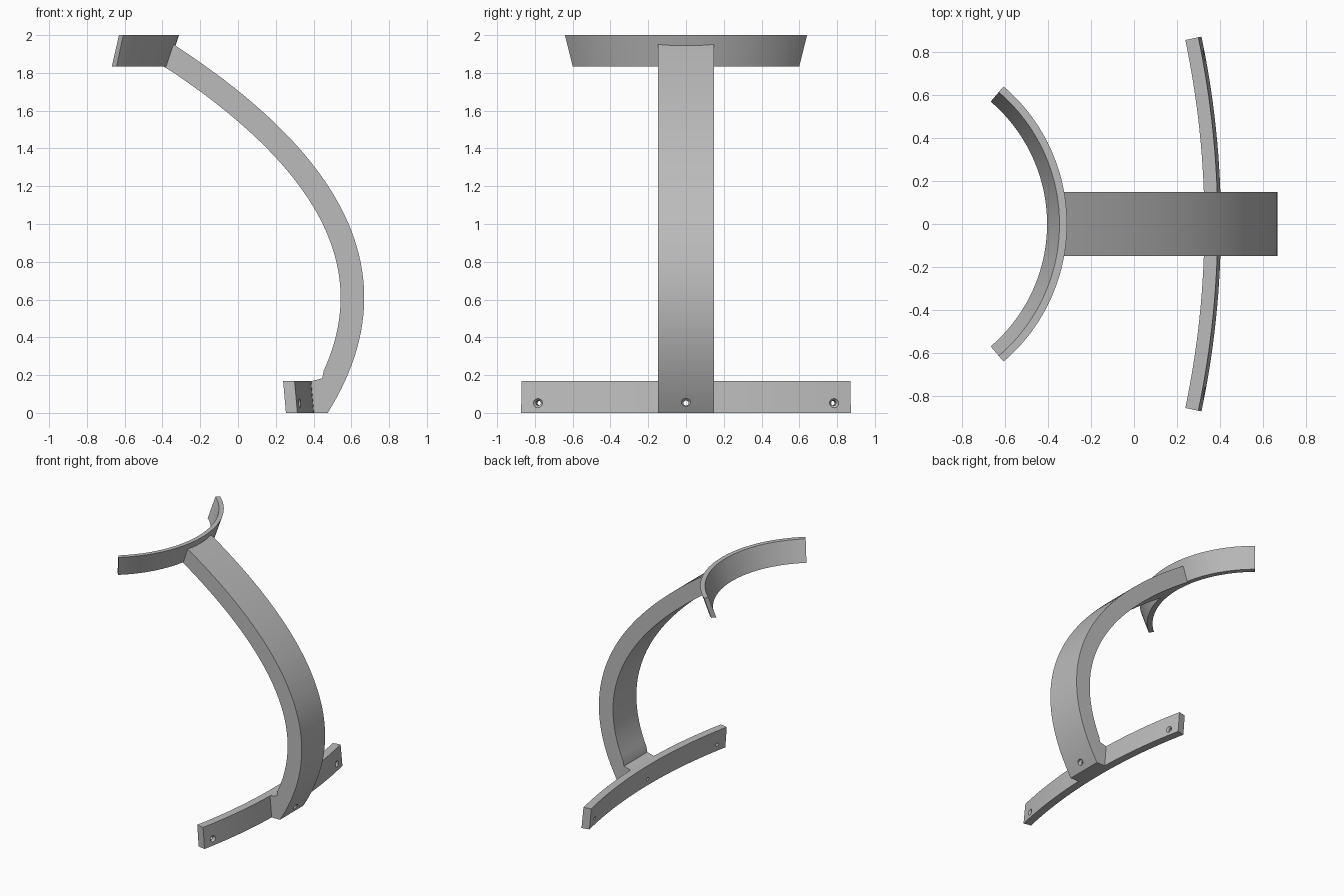
import bpy, bmesh, math
from mathutils import Vector, Matrix

cube = bpy.data.objects.get("Cube")
if cube:
    bpy.data.objects.remove(cube, do_unlink=True)

grey = bpy.data.materials.new("plain grey")
grey.use_nodes = True
GREY = (0.5, 0.5, 0.5, 1)
grey.diffuse_color = GREY
grey.node_tree.nodes["Principled BSDF"].inputs["Base Color"].default_value = GREY


def add_object(name, bm):
    bmesh.ops.recalc_face_normals(bm, faces=bm.faces)
    mesh = bpy.data.meshes.new(name)
    bm.to_mesh(mesh)
    bm.free()
    mesh.materials.append(grey)
    obj = bpy.data.objects.new(name, mesh)
    bpy.context.collection.objects.link(obj)
    return obj


def smooth(obj):
    bpy.ops.object.select_all(action='DESELECT')
    obj.select_set(True)
    bpy.context.view_layer.objects.active = obj
    bpy.ops.object.shade_smooth_by_angle(angle=math.radians(30))


def arc_band(name, centre_x, section, half_angle, steps):
    """Sweep a (radius, height) section round a vertical axis."""
    bm = bmesh.new()
    rings = []
    for i in range(steps + 1):
        a = half_angle * (2 * i / steps - 1)
        rings.append([bm.verts.new((centre_x + r * math.cos(a), r * math.sin(a), z))
                      for r, z in section])
    n = len(section)
    for a, b in zip(rings, rings[1:]):
        for j in range(n):
            k = (j + 1) % n
            bm.faces.new((a[j], a[k], b[k], b[j]))
    bm.faces.new(rings[0])
    bm.faces.new(rings[-1])
    return add_object(name, bm)


def cut_hole(target, name, location, angle, depth):
    """Countersunk screw hole entering from the outer face."""
    bm = bmesh.new()
    profile = [(0.05, 0.025), (0, 0.025), (-0.015, 0.013), (-depth, 0.013)]
    rings = [[bm.verts.new((x, r * math.cos(t * math.tau / 24), r * math.sin(t * math.tau / 24)))
              for t in range(24)] for x, r in profile]
    for a, b in zip(rings, rings[1:]):
        for j in range(24):
            k = (j + 1) % 24
            bm.faces.new((a[j], a[k], b[k], b[j]))
    bm.faces.new(rings[0])
    bm.faces.new(rings[-1])
    bm.transform(Matrix.Translation(location) @ Matrix.Rotation(angle, 4, 'Z'))
    cutter = add_object(name, bm)
    cutter.hide_render = True
    cutter.hide_set(True)
    cutter.display_type = 'WIRE'
    mod = target.modifiers.new(name, 'BOOLEAN')
    mod.operation = 'DIFFERENCE'
    mod.solver = 'EXACT'
    mod.object = cutter


# Flared cradle at the top
cradle = arc_band("top_cradle", -1.155,
                  [(0.843, 2.0), (0.808, 2.0), (0.75, 1.835), (0.789, 1.835)],
                  math.radians(49.5), 48)

# Shallow curved mounting bar at the bottom
BAR_X, BAR_R = -3.845, 4.25
bar = arc_band("mounting_bar", BAR_X,
               [(BAR_R, 0), (BAR_R - 0.015, 0.168), (BAR_R - 0.077, 0.168), (BAR_R - 0.062, 0)],
               math.asin(0.873 / BAR_R), 32)

# Curved arm: bezier outer edge with a constant thickness inner edge
P = [Vector(p) for p in ((-0.34, 1.95), (0.61, 1.333), (0.905, 0.688), (0.475, 0))]
outer, inner = [], []
STEPS = 48
for i in range(STEPS + 1):
    t = i / STEPS
    s = 1 - t
    point = s**3 * P[0] + 3 * s * s * t * P[1] + 3 * s * t * t * P[2] + t**3 * P[3]
    d = (s * s * (P[1] - P[0]) + 2 * s * t * (P[2] - P[1]) + t * t * (P[3] - P[2])).normalized()
    outer.append(point)
    offset = point + Vector((d.y, -d.x)) * 0.125
    if offset.y > 0.19:
        inner.append(offset)
inner[0] = Vector((-0.398, 1.836))
foot = [Vector(p) for p in ((0.446, 0.183), (0.386, 0.167), (0.401, 0))]
outline = outer + list(reversed(inner + foot))
bm = bmesh.new()
face = bm.faces.new([bm.verts.new((p.x, -0.148, p.y)) for p in outline])
ext = bmesh.ops.extrude_face_region(bm, geom=[face])
bmesh.ops.translate(bm, vec=(0, 0.296, 0),
                    verts=[v for v in ext["geom"] if isinstance(v, bmesh.types.BMVert)])
arm = add_object("curved_arm", bm)

# Screw holes through the arm foot and both ends of the bar
HOLE_Z = 0.052
cut_hole(arm, "arm_hole_cutter", (0.505, 0, HOLE_Z), 0, 0.3)
cut_hole(bar, "bar_centre_hole_cutter", (0.505, 0, HOLE_Z), 0, 0.3)
for side, y in (("left", 0.785), ("right", -0.785)):
    a = math.asin(y / BAR_R)
    r = BAR_R - 0.005
    cut_hole(bar, side + "_hole_cutter",
             (BAR_X + r * math.cos(a), r * math.sin(a), HOLE_Z), a, 0.2)

for part in (cradle, bar, arm):
    smooth(part)
